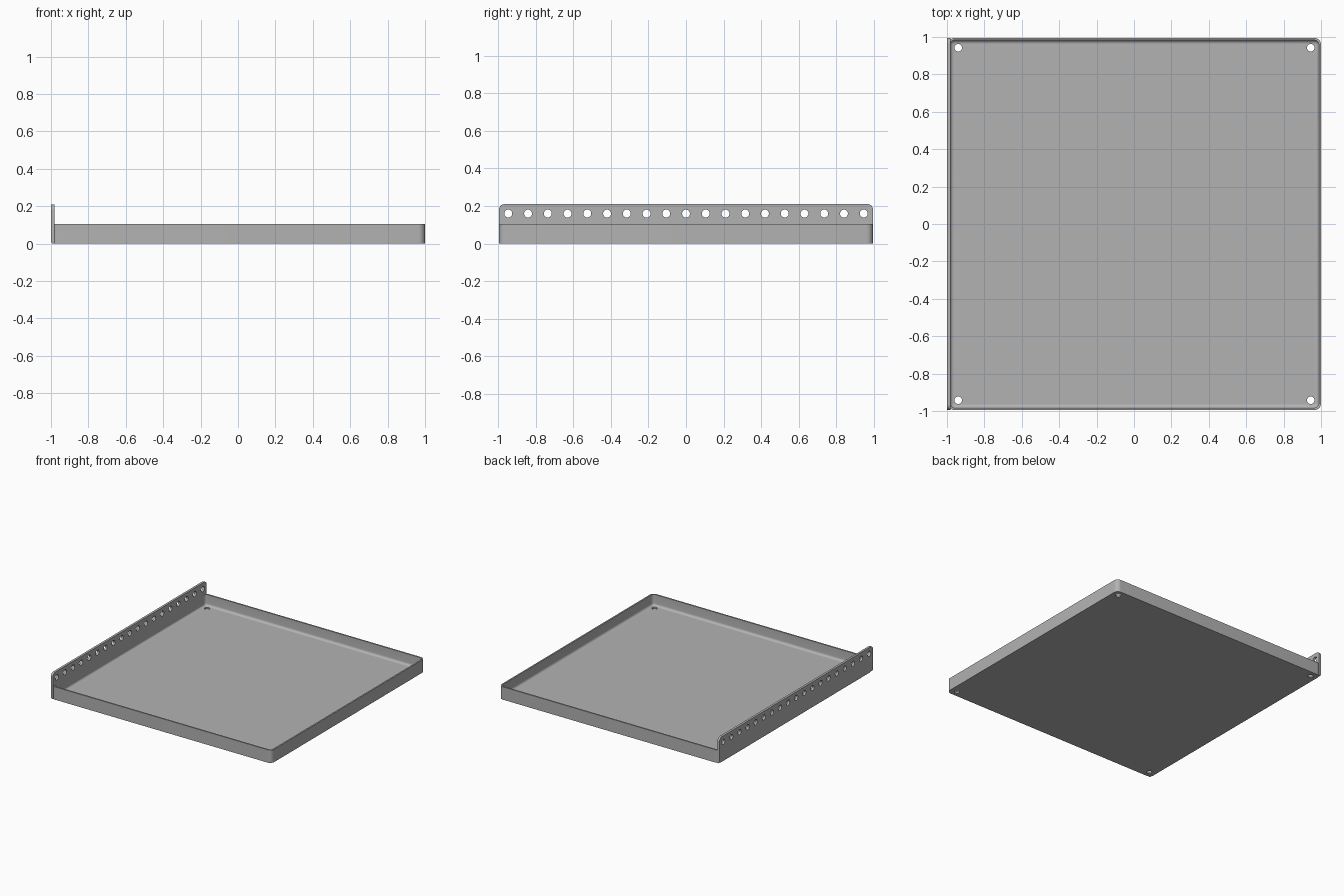
import bpy, bmesh, math
from mathutils import Matrix

if "Cube" in bpy.data.objects:
    bpy.data.objects.remove(bpy.data.objects["Cube"], do_unlink=True)

HALF_Y = 0.995
LEFT, RIGHT = -0.995, 1.0      # tray extent in x
RIM, FLOOR, WALL, FILLET, CORNER = 0.105, 0.014, 0.012, 0.02, 0.036

steel = bpy.data.materials.new("grey_steel")
steel.use_nodes = True
steel.diffuse_color = (0.45, 0.45, 0.45, 1)
steel.node_tree.nodes["Principled BSDF"].inputs["Base Color"].default_value = (0.45, 0.45, 0.45, 1)


def make_object(name, bm):
    bmesh.ops.recalc_face_normals(bm, faces=bm.faces[:])
    mesh = bpy.data.meshes.new(name)
    bm.to_mesh(mesh)
    bm.free()
    mesh.materials.append(steel)
    obj = bpy.data.objects.new(name, mesh)
    bpy.context.collection.objects.link(obj)
    return obj


def rounded_rect(x0, x1, y0, y1, radii, steps=8):
    """Outline with one radius per corner, counter-clockwise from lower left."""
    corners = [(x0, y0, 1, 1), (x1, y0, -1, 1), (x1, y1, -1, -1), (x0, y1, 1, -1)]
    points = []
    for i, ((x, y, sx, sy), r) in enumerate(zip(corners, radii)):
        if r == 0:
            points.append((x, y))
            continue
        for k in range(steps + 1):
            a = math.pi + (i + k / steps) * math.pi / 2
            points.append((x + sx * r + r * math.cos(a), y + sy * r + r * math.sin(a)))
    return points


def cut_holes(obj, matrices, radius, depth):
    bm = bmesh.new()
    for m in matrices:
        bmesh.ops.create_cone(bm, cap_ends=True, segments=24, radius1=radius,
                              radius2=radius, depth=depth, matrix=m)
    cutter = make_object("hole_cutter", bm)
    cutter.hide_render = True
    mod = obj.modifiers.new("holes", "BOOLEAN")
    mod.operation, mod.solver, mod.object = "DIFFERENCE", "EXACT", cutter
    activate(obj)
    bpy.ops.object.modifier_apply(modifier=mod.name)
    bpy.data.objects.remove(cutter, do_unlink=True)


def activate(obj):
    bpy.ops.object.select_all(action="DESELECT")
    obj.select_set(True)
    bpy.context.view_layer.objects.active = obj


# Tray: rounded outline swept through outer wall, rim, inner wall and floor fillet
section = [(0, 0), (0, RIM), (WALL, RIM)]
for k in range(7):
    a = k / 6 * math.pi / 2
    section.append((WALL + FILLET * (1 - math.cos(a)),
                    FLOOR + FILLET * (1 - math.sin(a))))
bm = bmesh.new()
loops = []
for inset, z in section:
    outline = rounded_rect(LEFT + inset, RIGHT - inset, -HALF_Y + inset,
                           HALF_Y - inset, [CORNER - inset] * 4)
    loops.append([bm.verts.new((x, y, z)) for x, y in outline])
for lower, upper in zip(loops, loops[1:]):
    n = len(lower)
    for i in range(n):
        j = (i + 1) % n
        bm.faces.new((lower[i], lower[j], upper[j], upper[i]))
bm.faces.new(loops[0])
bm.faces.new(loops[-1])
tray = make_object("tray", bm)
cut_holes(tray, [Matrix.Translation((0.0025 + sx * 0.9425, sy * 0.9425, 0))
                 for sx in (-1, 1) for sy in (-1, 1)], 0.02, 0.1)

# Mounting flange: tall side plate with rounded top corners and bent lower edge
bm = bmesh.new()
outline = rounded_rect(-HALF_Y, HALF_Y, 0, 0.21, [0, 0, 0.03, 0.03])
face = bm.faces.new([bm.verts.new((-1, y, z)) for y, z in outline])
side = bmesh.ops.extrude_face_region(bm, geom=[face])["geom"]
bmesh.ops.translate(bm, vec=(0.019, 0, 0),
                    verts=[v for v in side if isinstance(v, bmesh.types.BMVert)])
bend = [e for e in bm.edges if all(v.co.z < 0.001 and v.co.x < -0.99 for v in e.verts)]
bmesh.ops.bevel(bm, geom=bend, offset=0.014, segments=5, profile=0.5, affect="EDGES")
flange = make_object("mounting_flange", bm)
turn = Matrix.Rotation(math.pi / 2, 4, "Y")
cut_holes(flange, [Matrix.Translation((-0.99, (i - 9) * 0.105, 0.16)) @ turn
                   for i in range(19)], 0.021, 0.1)

for obj in (tray, flange):
    activate(obj)
    bpy.ops.object.shade_smooth_by_angle(angle=math.radians(35))
